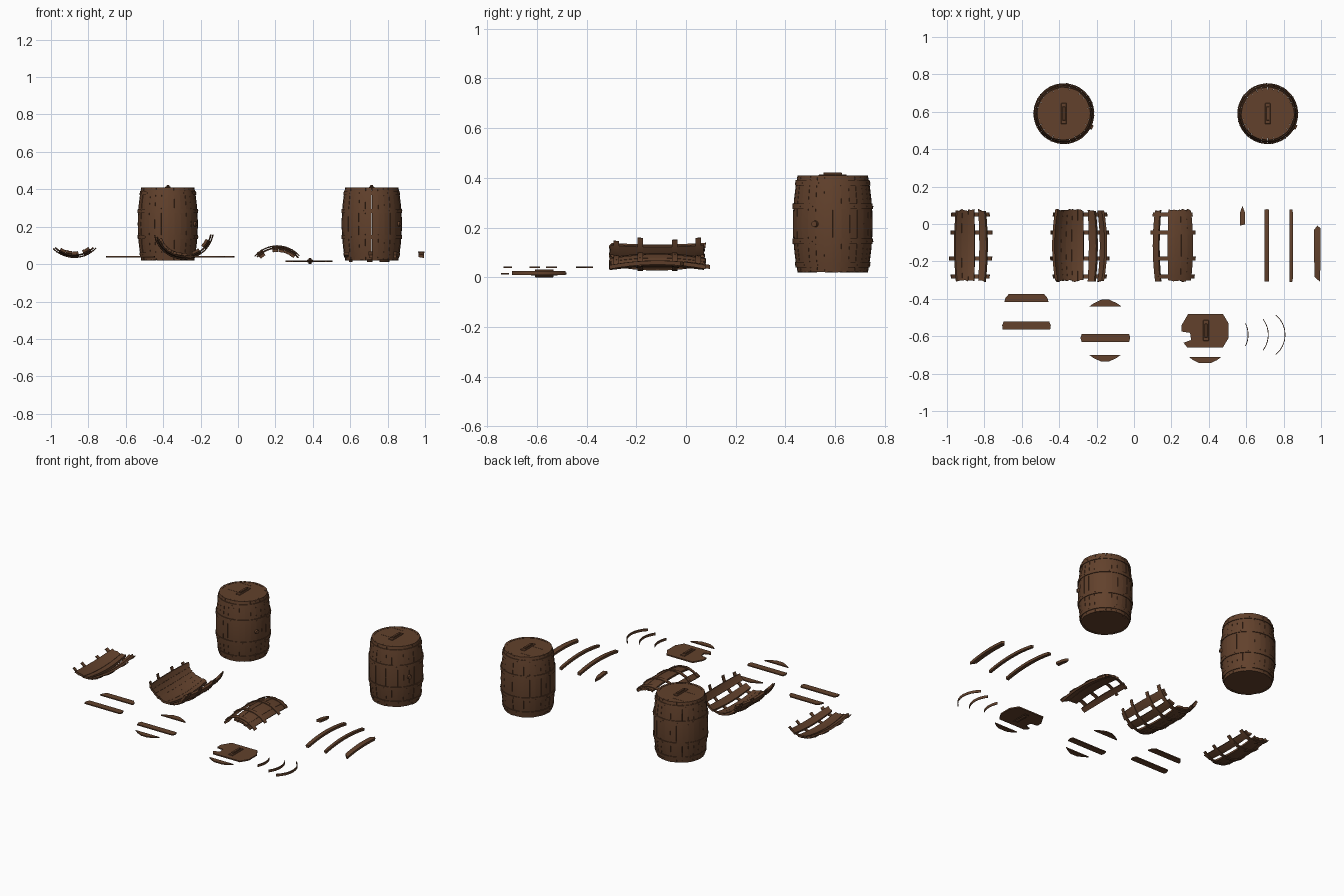
import bpy, bmesh, random
from math import sin, cos, radians, pi
from mathutils import Matrix, Vector

random.seed(4)
if "Cube" in bpy.data.objects:
    bpy.data.objects.remove(bpy.data.objects["Cube"])

wood = bpy.data.materials.new("brown_wood")
wood.use_nodes = True
BROWN = (0.122, 0.053, 0.025, 1)
wood.diffuse_color = BROWN
wood.node_tree.nodes["Principled BSDF"].inputs["Base Color"].default_value = BROWN

HALF = 0.195                       # half the barrel height
HOOPS = (-0.165, -0.07, 0.07, 0.165)
LYING_BOWL = Matrix.Rotation(pi / 2, 4, 'X')
LYING_ARCH = Matrix.Rotation(-pi / 2, 4, 'X')


def belly(h):
    return 0.160 - 0.019 * (h / HALF) ** 2


def finish(name, bm, matrix=Matrix()):
    bm.transform(matrix)
    bmesh.ops.recalc_face_normals(bm, faces=bm.faces)
    mesh = bpy.data.meshes.new(name)
    bm.to_mesh(mesh)
    bm.free()
    mesh.materials.append(wood)
    ob = bpy.data.objects.new(name, mesh)
    bpy.context.collection.objects.link(ob)
    bpy.ops.object.select_all(action='DESELECT')
    ob.select_set(True)
    bpy.context.view_layer.objects.active = ob
    bpy.ops.object.shade_smooth_by_angle(angle=radians(30))
    return ob


def slab(bm, a0, a1, h0, h1, radius, thick, na=2, nh=8, jag=0.0):
    """Curved board between two angles (degrees) and two heights."""
    tips = [(random.uniform(0, jag), random.uniform(0, jag)) for _ in range(na + 1)]

    def layer(inset):
        grid = []
        for i in range(na + 1):
            a = radians(a0 + (a1 - a0) * i / na)
            lo, hi = h0 + tips[i][0], h1 - tips[i][1]
            col = []
            for j in range(nh + 1):
                h = lo + (hi - lo) * j / nh
                r = radius(h) - inset
                col.append(bm.verts.new((r * sin(a), -r * cos(a), h)))
            grid.append(col)
        return grid

    out, inn = layer(0), layer(thick)
    for i in range(na):
        for j in range(nh):
            for g in (out, inn):
                bm.faces.new((g[i][j], g[i + 1][j], g[i + 1][j + 1], g[i][j + 1]))
        for j in (0, nh):
            bm.faces.new((out[i][j], out[i + 1][j], inn[i + 1][j], inn[i][j]))
    for i in (0, na):
        for j in range(nh):
            bm.faces.new((out[i][j], out[i][j + 1], inn[i][j + 1], inn[i][j]))


def staves(bm, a0, a1, jag):
    """Fill an angle range with separate staves of slightly uneven depth."""
    n = max(1, round((a1 - a0) / 12.86))
    step = (a1 - a0) / n
    for k in range(n):
        lift = random.uniform(-0.0015, 0.0015)
        slab(bm, a0 + k * step + 0.15, a0 + (k + 1) * step - 0.15, -HALF, HALF,
             lambda h: belly(h) + lift, 0.014, jag=jag)


def hoops(bm, a0, a1, ragged=0):
    for c in HOOPS:
        s, e = a0 + random.uniform(0, ragged), a1 - random.uniform(0, ragged)
        slab(bm, s, e, c - 0.011, c + 0.011, lambda h: belly(h) + 0.004, 0.005,
             na=max(4, round((e - s) / 6)), nh=2)
        # nail heads
        a = s + 8
        while a < e - 8:
            slab(bm, a, a + 1.6, c - 0.002, c + 0.002, lambda h: belly(h) + 0.006, 0.003, 1, 1)
            a += random.uniform(22, 34)


def box(bm, size, centre):
    bmesh.ops.create_cube(bm, size=1, matrix=Matrix.Translation(centre) @ Matrix.Diagonal((*size, 1)))


def grip(name, x, y, z, flip=1):
    """Lid handle: a base strip with a narrower raised bar."""
    bm = bmesh.new()
    box(bm, (0.030, 0.112, 0.007), (0, 0, 0.0035 * flip))
    box(bm, (0.016, 0.075, 0.010), (0, 0, 0.010 * flip))
    bmesh.ops.bevel(bm, geom=bm.edges[:], offset=0.0025, segments=1, affect='EDGES')
    finish(name, bm, Matrix.Translation((x, y, z)))


def board(name, outline, z, thick):
    """Flat board from an outline in x and y."""
    bm = bmesh.new()
    face = bm.faces.new([bm.verts.new((x, y, z - thick / 2)) for x, y in outline])
    top = bmesh.ops.extrude_face_region(bm, geom=[face])["geom"]
    bmesh.ops.translate(bm, vec=(0, 0, thick), verts=[v for v in top if isinstance(v, bmesh.types.BMVert)])
    finish(name, bm)


# Whole barrels
for side, cx in (("right", -0.375), ("left", 0.715)):
    place = Matrix.Translation((cx, 0.59, 0.215))
    bm = bmesh.new()
    staves(bm, 0, 360, 0.001)
    finish(side + "_barrel_staves", bm, place)
    bm = bmesh.new()
    hoops(bm, 0, 360)
    finish(side + "_barrel_hoops", bm, place)
    bm = bmesh.new()
    for h in (-0.186, 0.186):
        bmesh.ops.create_cone(bm, cap_ends=True, segments=40, radius1=0.130, radius2=0.130,
                              depth=0.014, matrix=Matrix.Translation((0, 0, h)))
    for y in (-0.025, 0.09):       # split slivers on the lid
        box(bm, (0.08, 0.002, 0.002), (-0.05, y, 0.193))
    finish(side + "_barrel_heads", bm, place)
    grip(side + "_barrel_handle", cx, 0.59, 0.407)
    # bung in the side
    a = radians(64)
    out = Vector((sin(a), -cos(a), 0))
    bm = bmesh.new()
    bmesh.ops.create_cone(bm, cap_ends=True, segments=12, radius1=0.015, radius2=0.012, depth=0.03,
                          matrix=out.to_track_quat('Z', 'Y').to_matrix().to_4x4())
    finish(side + "_barrel_bung", bm, place @ Matrix.Translation(out * 0.156))

# Broken wall sections: name, position, turn, stave ranges, hoop reach
SECTIONS = (
    ("small_section", (-0.875, 0.195), LYING_BOWL, ((-33, 9), (19, 36)), 49),
    ("large_section", (-0.29, 0.187), LYING_BOWL, ((-68, 8), (19, 37), (47, 66)), 80),
    ("arched_section", (0.21, -0.062), LYING_ARCH, ((-44, -30), (-11, 42)), 50),
)
for name, (cx, cz), turn, ranges, reach in SECTIONS:
    place = Matrix.Translation((cx, -0.115, cz)) @ turn
    bm = bmesh.new()
    for a0, a1 in ranges:
        staves(bm, a0, a1, 0.012)
    finish(name + "_staves", bm, place)
    bm = bmesh.new()
    hoops(bm, -reach, reach, 9)
    finish(name + "_hoops", bm, place)

# Loose staves: x, half angle, start, end, broken tip
for k, (x, half, h0, h1, jag) in enumerate((
        (0.58, 5, 0.06, HALF, 0.05), (0.71, 4.5, -HALF, HALF, 0.003),
        (0.84, 3.5, -HALF, HALF, 0.003), (0.98, 6, -HALF, 0.115, 0.03))):
    bm = bmesh.new()
    slab(bm, -half, half, h0, h1, belly, 0.016, jag=jag)
    cy = -0.095 if k == 0 else -0.115
    finish(f"loose_stave_{k + 1}", bm, Matrix.Translation((x, cy, -0.092)) @ LYING_ARCH)

# Loose lid boards: centre x, back y, front y, half widths at back and front
for k, (x, y0, y1, w0, w1) in enumerate((
        (-0.575, -0.375, -0.417, 0.095, 0.118), (-0.575, -0.52, -0.563, 0.121, 0.127),
        (-0.153, -0.405, -0.442, 0.022, 0.088), (-0.153, -0.588, -0.63, 0.127, 0.127),
        (-0.155, -0.70, -0.735, 0.085, 0.022), (0.38, -0.712, -0.744, 0.085, 0.03))):
    z = 0.014 if x > 0 else 0.04
    mid = (y0 + y1) / 2
    wm = (w0 + w1) / 2 + 0.006
    board(f"loose_lid_board_{k + 1}",
          [(x - w0, y0), (x + w0, y0), (x + wm, mid), (x + w1, y1), (x - w1, y1), (x - wm, mid)], z, 0.007)

# Broken lid with its handle
board("broken_lid", [(0.29, -0.48), (0.475, -0.48), (0.505, -0.53), (0.505, -0.61), (0.475, -0.66),
                     (0.285, -0.66), (0.265, -0.635), (0.305, -0.62), (0.30, -0.582),
                     (0.255, -0.575), (0.255, -0.54)], 0.015, 0.008)
grip("broken_lid_handle", 0.385, -0.57, 0.017)
grip("broken_lid_underside_batten", 0.385, -0.57, 0.015, -1)

# Loose hoop pieces
for k, (x, half) in enumerate(((0.612, 26), (0.72, 37), (0.81, 50))):
    bm = bmesh.new()
    slab(bm, 90 - half, 90 + half, 0.010, 0.026, lambda h: 0.14, 0.004, na=8, nh=1)
    finish(f"loose_hoop_piece_{k + 1}", bm, Matrix.Translation((x - 0.14, -0.592, 0)))
